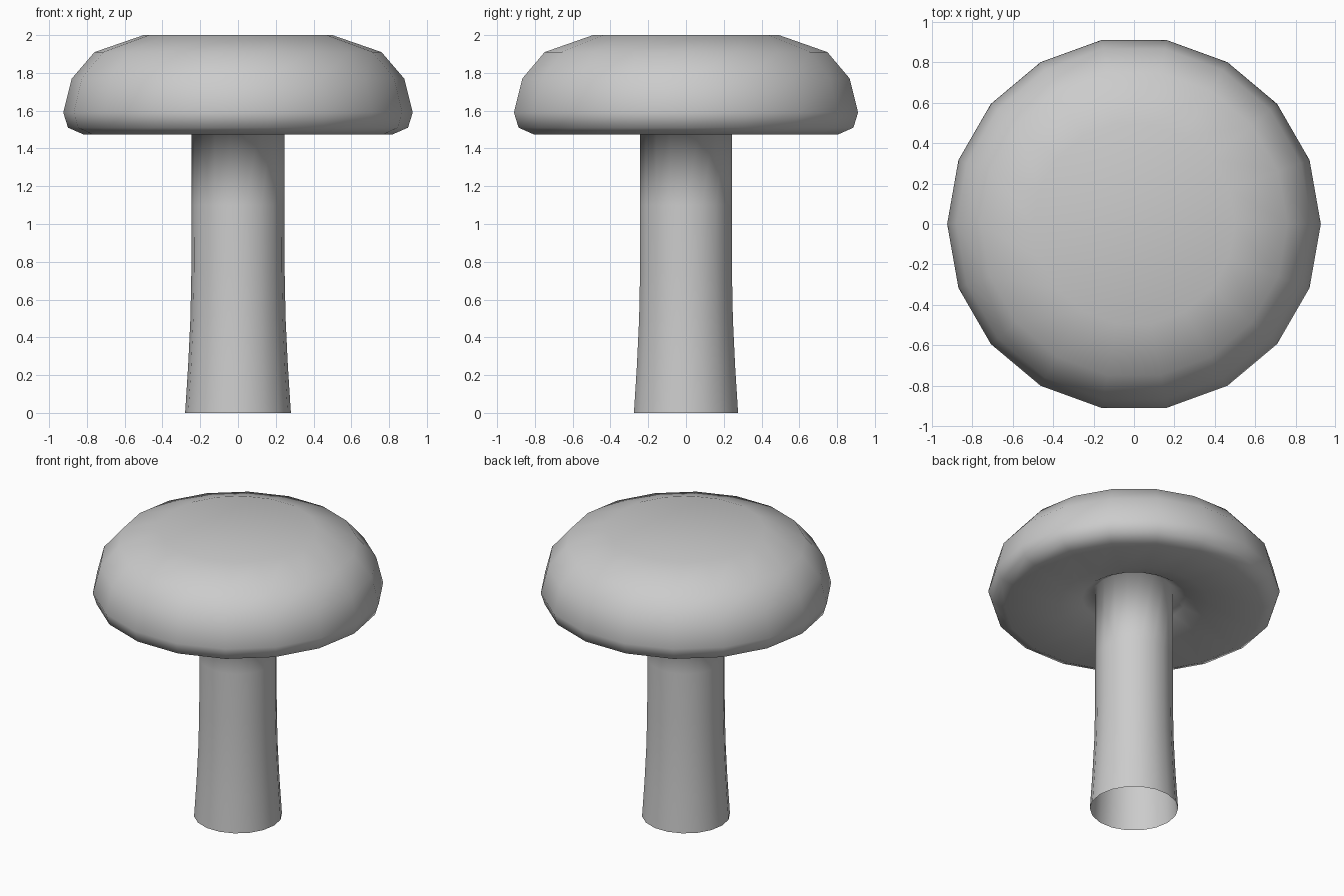
import bpy, bmesh, math

if "Cube" in bpy.data.objects:
    bpy.data.objects.remove(bpy.data.objects["Cube"])

SIDES = 18

# Profile (radius, z): open stem foot, recessed underside, rolled rim, flat crown
profile = [
    (0.28, 0.0), (0.264, 0.25), (0.252, 0.5), (0.247, 0.75), (0.246, 1.1), (0.246, 1.59),
    (0.33, 1.54), (0.48, 1.495), (0.82, 1.475),
    (0.90, 1.51), (0.925, 1.59), (0.88, 1.77), (0.76, 1.91), (0.50, 2.0),
]

bm = bmesh.new()
rings = []
for r, z in profile:
    rings.append([bm.verts.new((r * math.cos(2 * math.pi * i / SIDES),
                                r * math.sin(2 * math.pi * i / SIDES), z))
                  for i in range(SIDES)])

# Walls between neighbouring rings
for low, high in zip(rings, rings[1:]):
    for i in range(SIDES):
        j = (i + 1) % SIDES
        bm.faces.new((low[i], low[j], high[j], high[i]))

# Flat crown closes the top; the foot stays open
bm.faces.new(rings[-1])

for f in bm.faces:
    f.smooth = True

mesh = bpy.data.meshes.new("mushroom")
bm.to_mesh(mesh)
bm.free()
mushroom = bpy.data.objects.new("mushroom", mesh)
bpy.context.collection.objects.link(mushroom)
